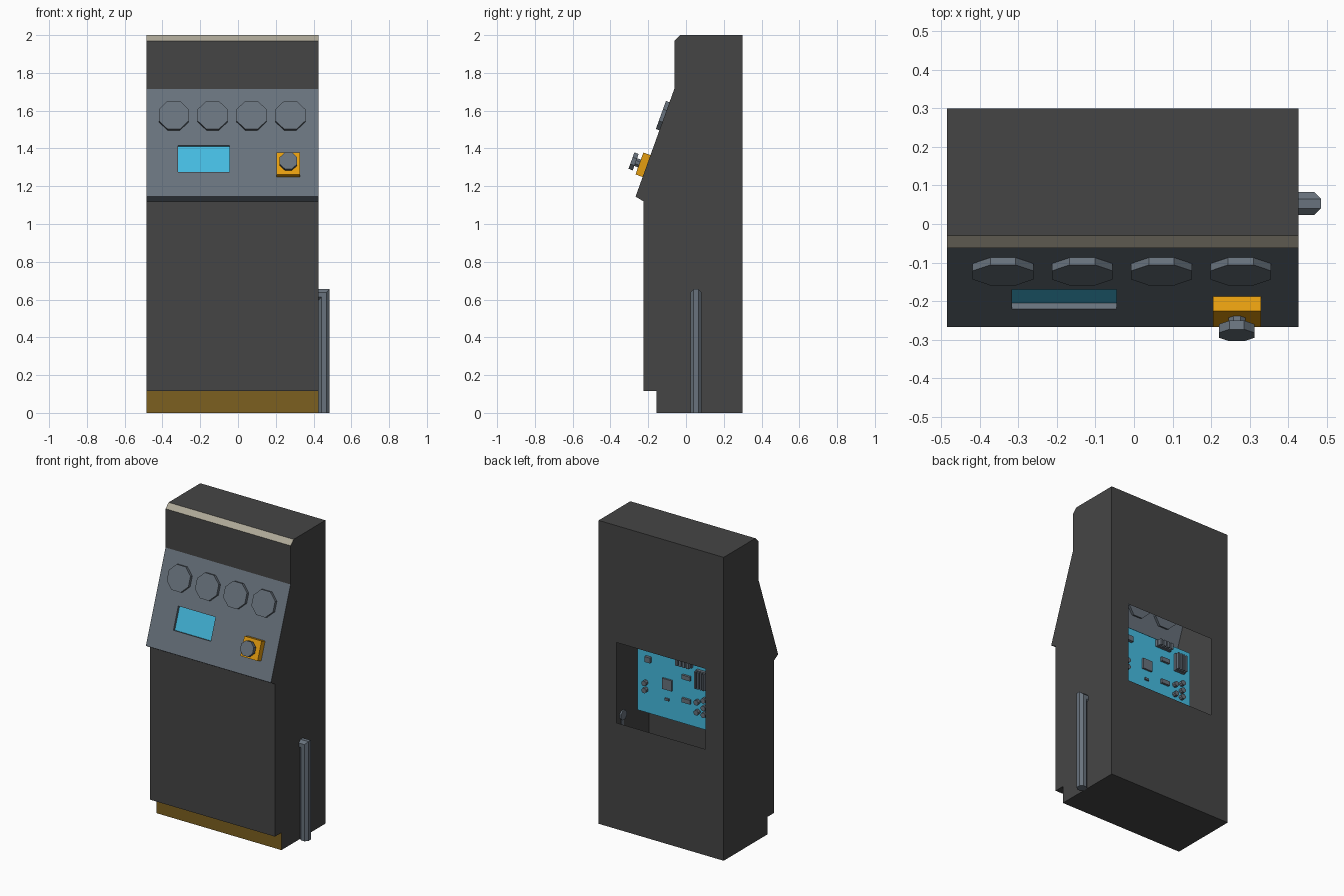
import bpy, bmesh, math
from mathutils import Matrix, Vector

cube = bpy.data.objects.get("Cube")
if cube:
    bpy.data.objects.remove(cube, do_unlink=True)


def material(name, rgb):
    m = bpy.data.materials.new(name)
    m.use_nodes = True
    m.diffuse_color = (*rgb, 1)
    m.node_tree.nodes["Principled BSDF"].inputs["Base Color"].default_value = (*rgb, 1)
    return m


CHARCOAL = material("charcoal", (0.06, 0.06, 0.06))
CREAM = material("cream", (0.42, 0.39, 0.31))
STEEL = material("steel grey", (0.14, 0.17, 0.205))
BROWN = material("dull gold", (0.2, 0.115, 0.014))
ORANGE = material("orange", (0.78, 0.34, 0.005))
BLUE = material("bright blue", (0.06, 0.5, 0.75))


def finish(name, bm, mats):
    bmesh.ops.recalc_face_normals(bm, faces=bm.faces)
    me = bpy.data.meshes.new(name)
    bm.to_mesh(me)
    bm.free()
    for m in mats:
        me.materials.append(m)
    ob = bpy.data.objects.new(name, me)
    bpy.context.collection.objects.link(ob)
    return ob


def box(name, center, size, mat, frame=Matrix()):
    bm = bmesh.new()
    bmesh.ops.create_cube(bm, size=1)
    bm.transform(frame @ Matrix.Translation(center) @ Matrix.Diagonal((*size, 1)))
    return finish(name, bm, [mat])


def octagon(name, center, apothem, depth, mat, frame=Matrix()):
    r = apothem / math.cos(math.pi / 8)
    bm = bmesh.new()
    bmesh.ops.create_cone(bm, cap_ends=True, segments=8, radius1=r, radius2=r, depth=depth)
    bm.transform(frame @ Matrix.Translation(center) @ Matrix.Rotation(math.pi / 8, 4, "Z"))
    return finish(name, bm, [mat])


def ring_faces(bm, outer, inner, mat_index):
    """Quads joining two four-cornered loops."""
    for i in range(4):
        j = (i + 1) % 4
        bm.faces.new((outer[i], outer[j], inner[j], inner[i])).material_index = mat_index


# Sloped panel frame: x across, y up the slope, z outward
X0, X1 = -0.485, 0.427
LOW, HIGH = Vector((0, -0.267, 1.145)), Vector((0, -0.062, 1.715))
up = (HIGH - LOW).normalized()
out = Vector((1, 0, 0)).cross(up)
PANEL = Matrix.Translation(LOW) @ Matrix(((1, 0, 0), up, out)).transposed().to_4x4()

# Cabinet shell: side profile (y, z) with the colour of the strip that follows
profile = [
    (0.30, 0.0, 0), (0.30, 2.0, 0), (-0.03, 2.0, 1), (-0.062, 1.97, 0),
    (HIGH.y, HIGH.z, 2), (LOW.y, LOW.z, 2), (-0.225, 1.12, 0),
    (-0.225, 0.115, 0), (-0.157, 0.115, 3), (-0.157, 0.0, 0),
]
bm = bmesh.new()
left = [bm.verts.new((X1, y, z)) for y, z, _ in profile]
right = [bm.verts.new((X0, y, z)) for y, z, _ in profile]
bm.faces.new(left)
bm.faces.new(right)
for i, (y, z, mat) in enumerate(profile):
    j = (i + 1) % len(profile)
    strip = [right[i], left[i], left[j], right[j]]
    if i == 0:
        # Back wall with service opening
        hole = [bm.verts.new((x, y, h)) for x, h in
                ((-0.354, 0.70), (0.296, 0.70), (0.296, 1.23), (-0.354, 1.23))]
        ring_faces(bm, strip, hole, mat)
    elif i == 4:
        # Control panel with recessed display opening
        sx, sy = (-0.317, -0.045), (0.138, 0.287)
        corners = ((sx[0], sy[1]), (sx[1], sy[1]), (sx[1], sy[0]), (sx[0], sy[0]))
        rim = [bm.verts.new(PANEL @ Vector((*c, 0))) for c in corners]
        deep = [bm.verts.new(PANEL @ Vector((*c, -0.016))) for c in corners]
        ring_faces(bm, strip, rim, mat)
        ring_faces(bm, rim, deep, mat)
    else:
        bm.faces.new(strip).material_index = mat
finish("cabinet", bm, [CHARCOAL, CREAM, STEEL, BROWN])

# Display screen
box("display_screen", (-0.181, 0.2125, -0.019), (0.272, 0.149, 0.006), BLUE, PANEL)

# Row of gauges
for i in range(4):
    octagon(f"gauge_{i + 1}", (-0.34 + 0.2057 * i, 0.452, 0), 0.079, 0.04, STEEL, PANEL)

# Push button on its housing
box("button_housing", (0.267, 0.172, 0.015), (0.125, 0.123, 0.05), ORANGE, PANEL)
octagon("button_stem", (0.267, 0.172, 0.05), 0.022, 0.03, STEEL, PANEL)
octagon("button_cap", (0.267, 0.172, 0.073), 0.046, 0.024, STEEL, PANEL)

# Side lever: octagonal rod with a mitred elbow into the wall
bm = bmesh.new()
rod = 0.03 / math.cos(math.pi / 8)
rings = [[], [], []]
for k in range(8):
    a = math.pi / 8 + k * math.pi / 4
    u, v = rod * math.cos(a), rod * math.sin(a)
    for ring, (x, z) in zip(rings, ((0.455 + u, 0), (0.455 + u, 0.625 + u), (0.415, 0.625 + u))):
        ring.append(bm.verts.new((x, 0.053 + v, z)))
for a, b in zip(rings, rings[1:]):
    for k in range(8):
        n = (k + 1) % 8
        bm.faces.new((a[k], a[n], b[n], b[k]))
bm.faces.new(rings[0])
bm.faces.new(rings[2])
finish("side_lever", bm, [STEEL])

# Circuit board inside, components facing the back opening
BOARD_Y = 0.15
box("circuit_board", (-0.032, BOARD_Y - 0.006, 0.961), (0.564, 0.012, 0.438), BLUE)


def chip(name, x, z, w, h, d):
    box(name, (x, BOARD_Y + d / 2, z), (w, d, h), STEEL)


chip("main_chip", 0.027, 0.97, 0.07, 0.07, 0.012)
chip("upper_chip", -0.113, 1.053, 0.06, 0.028, 0.015)
chip("lower_chip", -0.113, 0.90, 0.06, 0.028, 0.015)
chip("small_chip", 0.03, 0.87, 0.03, 0.014, 0.01)
chip("corner_chip", 0.165, 1.10, 0.04, 0.035, 0.02)
for i in range(4):
    chip(f"header_pin_{i + 1}", -0.06 - 0.027 * i, 1.15, 0.018, 0.04, 0.04)
    chip(f"socket_fin_{i + 1}", -0.196 - 0.02 * i, 1.07, 0.012, 0.11, 0.04)
chip("header_base", -0.10, 1.15, 0.11, 0.045, 0.015)
chip("socket_base", -0.226, 1.07, 0.075, 0.115, 0.02)

# Capacitors stand on the board
BACK = Matrix.Translation((0, BOARD_Y, 0)) @ Matrix.Rotation(math.pi / 2, 4, "X")
groups = {0.187: (0.94, 0.893), -0.193: (0.914, 0.848), -0.245: (0.94, 0.89, 0.845)}
for x, heights in groups.items():
    for z in heights:
        octagon("capacitor", (x, z, -0.012), 0.016, 0.024, STEEL, BACK)
